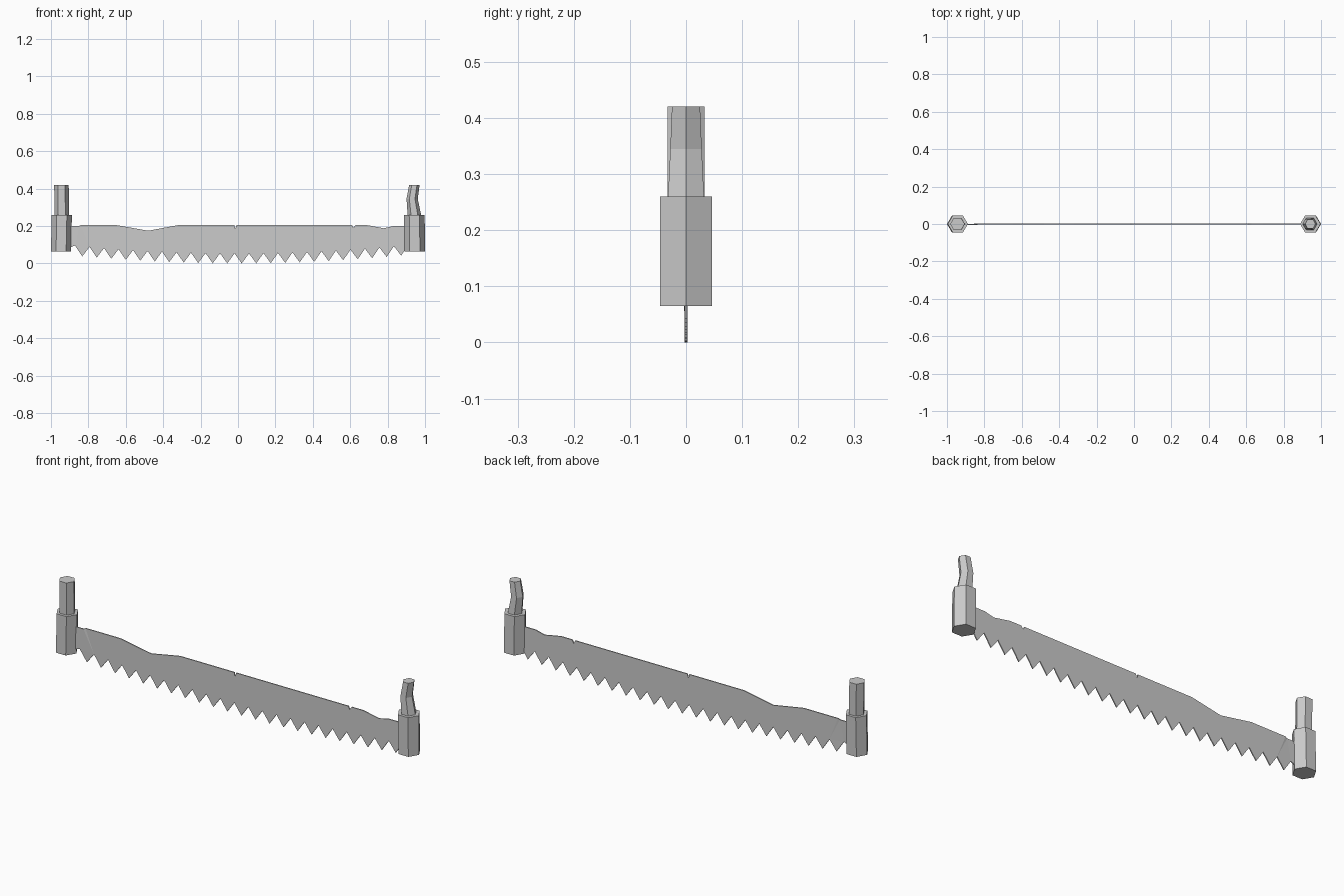
import bpy, bmesh
from math import cos, sin, pi

cube = bpy.data.objects.get("Cube")
if cube:
    bpy.data.objects.remove(cube)

steel = bpy.data.materials.new("plain grey")
steel.use_nodes = True
grey = (0.6, 0.6, 0.6, 1)
steel.diffuse_color = grey
steel.node_tree.nodes["Principled BSDF"].inputs["Base Color"].default_value = grey


def finish(bm, name):
    bmesh.ops.recalc_face_normals(bm, faces=bm.faces)
    mesh = bpy.data.meshes.new(name)
    bm.to_mesh(mesh)
    bm.free()
    mesh.materials.append(steel)
    obj = bpy.data.objects.new(name, mesh)
    bpy.context.collection.objects.link(obj)
    return obj


def hex_post(name, rings):
    """Loft hexagons; each ring is (centre x, z, x radius, y half width)."""
    bm = bmesh.new()
    loops = []
    for cx, z, rx, ry in rings:
        loops.append([bm.verts.new((cx + rx * cos(i * pi / 3),
                                    ry * sin(i * pi / 3) / sin(pi / 3), z))
                      for i in range(6)])
    for a, b in zip(loops, loops[1:]):
        for i in range(6):
            j = (i + 1) % 6
            bm.faces.new((a[i], a[j], b[j], b[i]))
    bm.faces.new(loops[0][::-1])
    bm.faces.new(loops[-1])
    return finish(bm, name)


# Handle sockets and grips; the left grip is bent and tapered
hex_post("right_socket", [(-0.946, 0.065, 0.054, 0.046), (-0.942, 0.26, 0.054, 0.046)])
hex_post("left_socket", [(0.945, 0.065, 0.055, 0.046), (0.943, 0.26, 0.055, 0.046)])
hex_post("right_grip", [(-0.942, 0.26, 0.038, 0.033), (-0.944, 0.42, 0.039, 0.033)])
hex_post("left_grip", [(0.943, 0.26, 0.036, 0.032), (0.931, 0.345, 0.030, 0.028),
                       (0.943, 0.42, 0.028, 0.025)])

# Blade outline: worn and nicked back edge, then a bowed row of teeth
back = [(-0.90, 0.2), (-0.85, 0.2), (-0.84, 0.205), (-0.65, 0.205), (-0.48, 0.175),
        (-0.32, 0.205), (-0.02, 0.205), (-0.015, 0.185), (-0.008, 0.205),
        (0.61, 0.205), (0.618, 0.19), (0.628, 0.205), (0.69, 0.205),
        (0.78, 0.188), (0.83, 0.2), (0.90, 0.2)]
pitch = 0.0775
teeth = []
for k in range(-11, 12):
    tip = 0.02 + k * pitch
    root = tip - pitch / 2
    teeth += [(root, 0.054 + 0.055 * root ** 2), (tip, 0.055 * tip ** 2)]
outline = back + [(0.90, 0.085)] + teeth[::-1] + [(-0.90, 0.085)]

bm = bmesh.new()
thick = 0.005
# The blade end by the right socket is bent slightly forward
verts = [bm.verts.new((x, -thick / 2 - (0.002 if x < -0.845 else 0), z)) for x, z in outline]
face = bm.faces.new(verts)
new = bmesh.ops.extrude_face_region(bm, geom=[face])["geom"]
bmesh.ops.translate(bm, vec=(0, thick, 0),
                    verts=[v for v in new if isinstance(v, bmesh.types.BMVert)])
bmesh.ops.triangulate(bm, faces=[f for f in bm.faces if len(f.verts) > 4])
finish(bm, "saw_blade")
